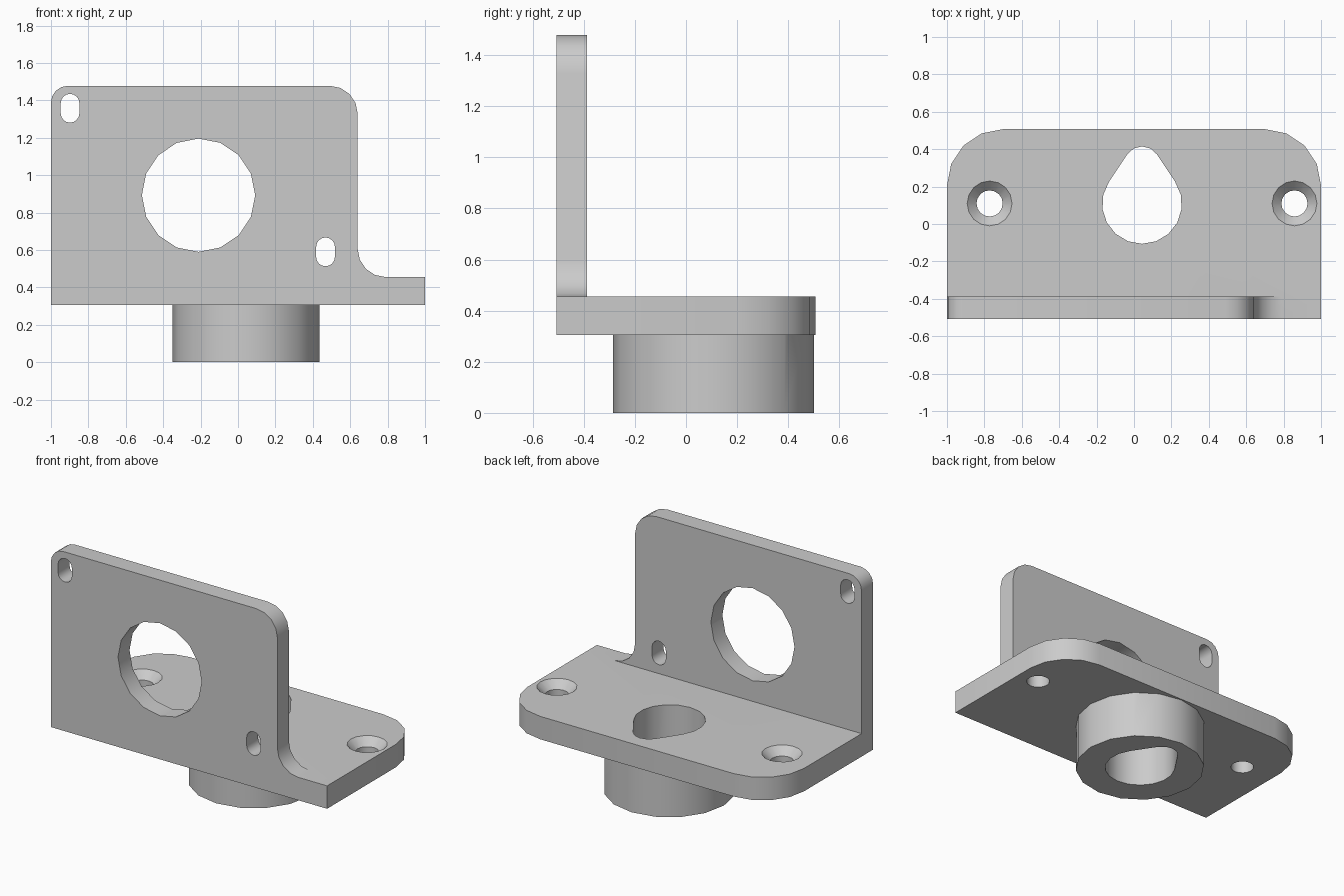
import bpy, bmesh
from math import cos, sin, radians

if "Cube" in bpy.data.objects:
    bpy.data.objects.remove(bpy.data.objects["Cube"], do_unlink=True)

grey = bpy.data.materials.new("plain grey")
grey.use_nodes = True
grey.diffuse_color = (0.6, 0.6, 0.6, 1)
grey.node_tree.nodes["Principled BSDF"].inputs["Base Color"].default_value = (0.6, 0.6, 0.6, 1)

BOTTOM, TOP = 0.305, 0.455      # base plate heights
FRONT, WALL_BACK, BACK = -0.507, -0.388, 0.507


def arc(cx, cy, r, start, end, steps=4):
    angles = [radians(start + (end - start) * i / steps) for i in range(steps + 1)]
    return [(cx + r * cos(a), cy + r * sin(a)) for a in angles]


def circle(cx, cy, r, steps=16):
    return arc(cx, cy, r, 0, 360, steps)[:-1]


def loft(name, rings):
    """Closed solid through rings that have equal point counts."""
    bm = bmesh.new()
    loops = [[bm.verts.new(p) for p in ring] for ring in rings]
    n = len(loops[0])
    for a, b in zip(loops, loops[1:]):
        for i in range(n):
            j = (i + 1) % n
            bm.faces.new((a[i], a[j], b[j], b[i]))
    bm.faces.new(loops[0][::-1])
    bm.faces.new(loops[-1])
    bmesh.ops.recalc_face_normals(bm, faces=bm.faces)
    mesh = bpy.data.meshes.new(name)
    bm.to_mesh(mesh)
    bm.free()
    obj = bpy.data.objects.new(name, mesh)
    mesh.materials.append(grey)
    bpy.context.collection.objects.link(obj)
    return obj


def upright(name, profile, z0, z1):
    return loft(name, [[(x, y, z) for x, y in profile] for z in (z0, z1)])


def through(name, profile, y0, y1):
    return loft(name, [[(x, y, z) for x, z in profile] for y in (y0, y1)])


def combine(body, tool, operation):
    mod = body.modifiers.new(tool.name, "BOOLEAN")
    mod.object, mod.operation, mod.solver = tool, operation, "EXACT"
    bpy.context.view_layer.objects.active = body
    bpy.ops.object.modifier_apply(modifier=mod.name)
    bpy.data.objects.remove(tool, do_unlink=True)


# Base plate with rounded back corners
r = 0.3
bracket = upright("mounting_bracket",
                  [(-1, FRONT), (1, FRONT)]
                  + arc(1 - r, BACK - r, r, 0, 90)
                  + arc(r - 1, BACK - r, r, 90, 180), BOTTOM, TOP)

# Upright wall with rounded top and a fillet running into the plate
wall = through("upright_wall",
               [(-1, BOTTOM), (1, BOTTOM), (1, TOP)]
               + arc(0.79, TOP + 0.15, 0.15, 270, 180)
               + arc(0.49, 1.328, 0.15, 0, 90)
               + arc(-0.91, 1.388, 0.09, 90, 180), FRONT, WALL_BACK)
combine(bracket, wall, "UNION")

# Round boss under the plate
hole_x, hole_y = 0.043, 0.107
boss = upright("boss", circle(hole_x, hole_y, 0.393), 0, BOTTOM + 0.05)
combine(bracket, boss, "UNION")

# Teardrop bore through plate and boss
teardrop = (arc(hole_x, hole_y, 0.213, 146, 394, 12)
            + arc(hole_x, 0.32, 0.095, 34, 146))
combine(bracket, upright("teardrop_bore", teardrop, -0.1, 0.6), "DIFFERENCE")

# Countersunk screw holes
for x in (-0.772, 0.858):
    steps = ((0.2, 0.07), (TOP - 0.05, 0.07), (TOP + 0.02, 0.14))
    rings = [[(px, py, z) for px, py in circle(x, 0.11, rad)] for z, rad in steps]
    combine(bracket, loft("screw_hole", rings), "DIFFERENCE")

# Large round opening and two slots in the wall
openings = [circle(-0.211, 0.893, 0.303)]
for x, z in ((-0.898, 1.358), (0.468, 0.59)):
    openings.append(arc(x, z + 0.027, 0.05, 0, 180, 8)
                    + arc(x, z - 0.027, 0.05, 180, 360, 8))
for profile in openings:
    combine(bracket, through("wall_opening", profile, -0.7, -0.3), "DIFFERENCE")

# Smooth round walls, sharp corners
bpy.ops.object.select_all(action="DESELECT")
bracket.select_set(True)
bpy.context.view_layer.objects.active = bracket
bpy.ops.object.shade_smooth_by_angle(angle=radians(30))
